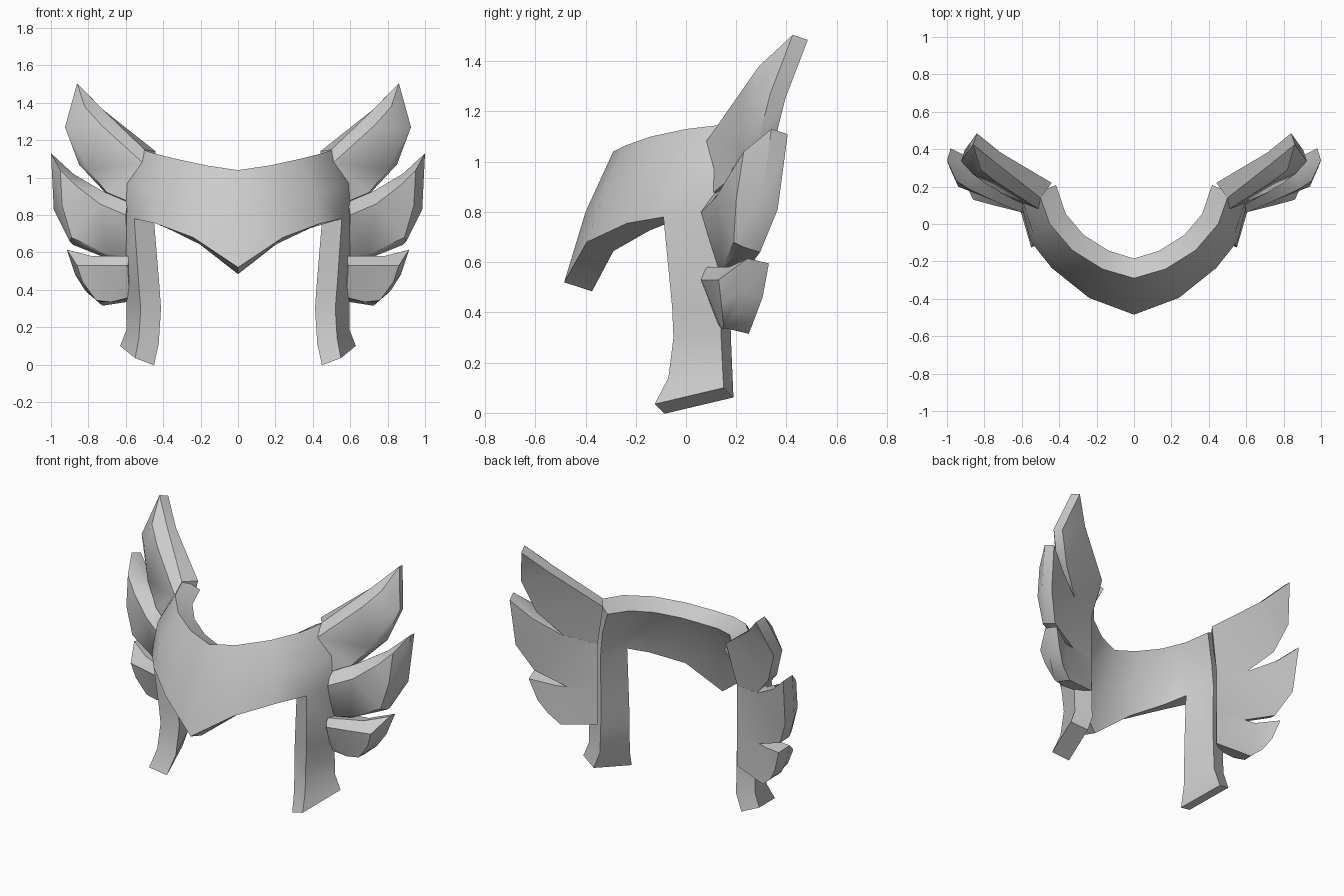
import bpy
import bmesh
from mathutils import Vector

old = bpy.data.objects.get("Cube")
if old:
    bpy.data.objects.remove(old, do_unlink=True)

steel = bpy.data.materials.new("grey steel")
steel.use_nodes = True
GREY = (0.6, 0.6, 0.6, 1)
steel.diffuse_color = GREY
steel.node_tree.nodes["Principled BSDF"].inputs["Base Color"].default_value = GREY


def finish(bm, name, thickness=0):
    """Turn a half-model bmesh into a mirrored, optionally thickened object."""
    mesh = bpy.data.meshes.new(name)
    bm.to_mesh(mesh)
    bm.free()
    mesh.materials.append(steel)
    obj = bpy.data.objects.new(name, mesh)
    bpy.context.collection.objects.link(obj)
    bpy.ops.object.select_all(action="DESELECT")
    obj.select_set(True)
    bpy.context.view_layer.objects.active = obj
    mirror = obj.modifiers.new("both sides", "MIRROR")
    mirror.merge_threshold = 0.001
    if thickness:
        solid = obj.modifiers.new("plate thickness", "SOLIDIFY")
        solid.thickness = thickness
        solid.offset = -1
        solid.use_even_offset = True
    for modifier in list(obj.modifiers):
        bpy.ops.object.modifier_apply(modifier=modifier.name)
    bpy.ops.object.shade_smooth_by_angle(angle=0.6)
    return obj


def add_sheet(bm, rows):
    """Skin rows of points with quads; rows run from top to bottom."""
    for upper, lower in zip(rows, rows[1:]):
        for i in range(len(upper) - 1):
            bm.faces.new((upper[i], lower[i], lower[i + 1], upper[i + 1]))


# Brow band: rows from the top rim to the pointed lower rim, centre to side
brow_rows = [
    [(0, -.29, 1.04), (.17, -.24, 1.065), (.33, -.14, 1.1), (.45, 0, 1.13), (.51, .17, 1.15)],
    [(0, -.4, .8), (.22, -.33, .87), (.42, -.2, .92), (.54, -.05, .95), (.595, .12, .97)],
    [(0, -.485, .52), (.24, -.395, .68), (.44, -.235, .755), (.555, -.09, .78), (.61, .13, .78)],
]
# Cheek guard: front edge and back edge going down from the band
cheek_rows = [
    [(.53, -.055, .42), (.595, .14, .42)],
    [(.52, -.05, .3), (.595, .14, .3)],
    [(.53, -.07, .14), (.595, .145, .19)],
    [(.55, -.125, .035), (.63, .15, .1)],
]
bm = bmesh.new()
band = [[bm.verts.new(p) for p in row] for row in brow_rows]
cheek = [[bm.verts.new(p) for p in row] for row in cheek_rows]
add_sheet(bm, band)
add_sheet(bm, [band[-1][-2:]] + cheek)
finish(bm, "brow_band_and_cheek_guards", thickness=0.115)


def feather(name, rim, facet, root, depth):
    """Bevelled blade: raised facet, front rim, and a back rim that ends at
    the two root points behind the band (top root first)."""
    shift = Vector((-.02, depth, -.02))
    back = [root[0]] + [Vector(p) + shift for p in rim[1:-1]] + [root[1]]
    bm = bmesh.new()
    rings = [[bm.verts.new(p) for p in ring] for ring in (back, rim, facet)]
    count = len(rim)
    for a, b in zip(rings, rings[1:]):
        for i in range(count):
            j = (i + 1) % count
            bm.faces.new((a[i], a[j], b[j], b[i]))
    caps = [bm.faces.new(rings[0]), bm.faces.new(rings[-1])]
    bmesh.ops.recalc_face_normals(bm, faces=bm.faces)
    bmesh.ops.triangulate(bm, faces=caps, ngon_method="BEAUTY")
    return finish(bm, name)


# Three wing feathers on each side
feather("upper_feathers",
        rim=[(.5, .14, 1.15), (.73, .32, 1.37), (.86, .425, 1.505), (.925, .335, 1.27),
             (.85, .285, 1.07), (.71, .2, .92), (.59, .11, .87)],
        facet=[(.51, .08, 1.08), (.73, .22, 1.28), (.82, .29, 1.38), (.865, .27, 1.26),
               (.8, .22, 1.04), (.7, .16, .92), (.58, .1, .87)],
        root=[(.44, .22, 1.14), (.5, .19, .87)], depth=.06)
feather("middle_feathers",
        rim=[(.59, .11, .87), (.72, .2, .925), (.88, .28, 1.02), (1, .34, 1.13),
             (.985, .3, .83), (.9, .23, .66), (.7, .17, .58), (.59, .13, .57)],
        facet=[(.6, .06, .8), (.74, .12, .86), (.87, .18, .96), (.95, .23, 1.04),
               (.94, .2, .85), (.89, .19, .68), (.7, .15, .59), (.59, .125, .58)],
        root=[(.5, .19, .87), (.5, .19, .57)], depth=.065)
feather("lower_feathers",
        rim=[(.58, .08, .58), (.78, .17, .58), (.915, .245, .615), (.87, .22, .48),
             (.82, .19, .4), (.745, .165, .335), (.58, .13, .35)],
        facet=[(.59, .06, .53), (.75, .1, .53), (.86, .13, .53), (.83, .14, .44),
               (.76, .15, .345), (.68, .14, .335), (.58, .125, .36)],
        root=[(.5, .19, .57), (.5, .19, .35)], depth=.085)
